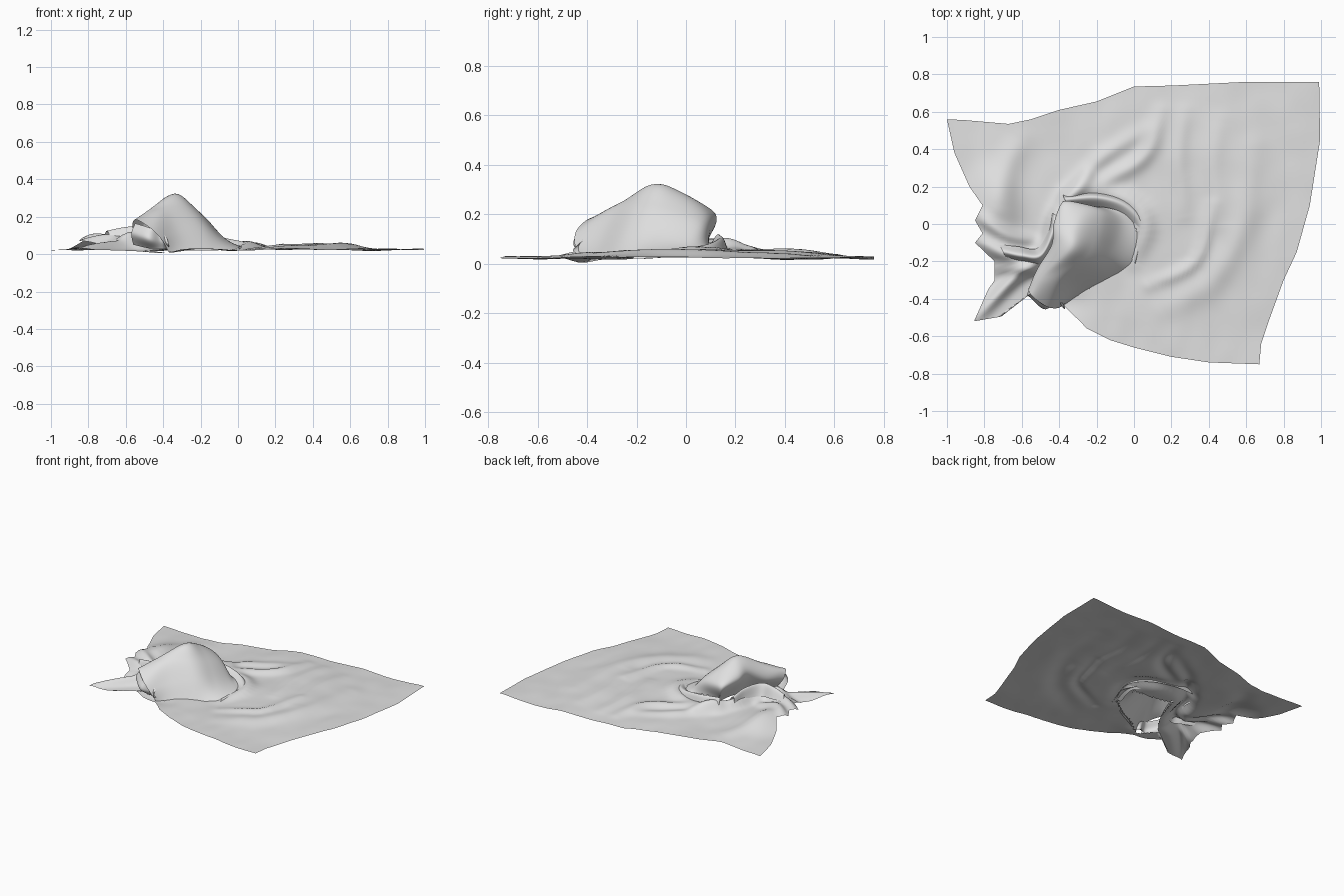
import bpy, bmesh, math
from mathutils import Vector, noise
from mathutils.geometry import intersect_point_tri_2d, tessellate_polygon

if "Cube" in bpy.data.objects:
    bpy.data.objects.remove(bpy.data.objects["Cube"])

mat = bpy.data.materials.new("pale grey cloth")
mat.diffuse_color = (0.75, 0.75, 0.75, 1)
mat.use_nodes = True
mat.node_tree.nodes["Principled BSDF"].inputs["Base Color"].default_value = mat.diffuse_color


def catmull(pts, n):
    """Smooth open curve through pts, n steps per span."""
    P = [Vector(p) for p in pts]
    P = [2 * P[0] - P[1]] + P + [2 * P[-1] - P[-2]]
    out = []
    for i in range(1, len(P) - 2):
        a, b, c, d = P[i - 1:i + 3]
        for k in range(n):
            t = k / n
            out.append(0.5 * (2 * b + (c - a) * t + (2 * a - 5 * b + 4 * c - d) * t * t
                              + (3 * b - a - 3 * c + d) * t ** 3))
    return out + [P[-2]]


def grid_object(name, rows, closed=False, hole=None):
    """Skin rows of points into a smooth surface, leaving out faces inside the hole."""
    bm = bmesh.new()
    V = [[bm.verts.new(p) for p in r] for r in rows]
    n = len(rows[0])
    for a, b in zip(V, V[1:]):
        for j in range(n if closed else n - 1):
            k = (j + 1) % n
            bm.faces.new((a[j], b[j], b[k], a[k]))
    bmesh.ops.remove_doubles(bm, verts=bm.verts, dist=1e-5)
    if hole:
        bmesh.ops.delete(bm, geom=[f for f in bm.faces if hole(f.calc_center_median())], context='FACES')
    bmesh.ops.recalc_face_normals(bm, faces=bm.faces)
    if sum(f.normal.z * f.calc_area() for f in bm.faces) < 0:
        bmesh.ops.reverse_faces(bm, faces=bm.faces)
    me = bpy.data.meshes.new(name)
    bm.to_mesh(me)
    bm.free()
    me.materials.append(mat)
    for p in me.polygons:
        p.use_smooth = True
    ob = bpy.data.objects.new(name, me)
    bpy.context.collection.objects.link(ob)
    return ob


def loft(name, sections, n=8):
    """Smooth skin through hand-placed cross-sections."""
    S = [catmull(s, n) for s in sections]
    cols = [catmull([s[j] for s in S], n) for j in range(len(S[0]))]
    return grid_object(name, list(zip(*cols)))


# Creases: (height, half width, path seen from above), fading at the ends
soft = [
    (.022, .08, [(.64, .4), (.58, .0), (.42, -.3), (.15, -.46)]),
    (.016, .05, [(.27, .6), (.24, .35), (.27, .05)]),
    (.026, .05, [(.14, .6), (.07, .38), (-.1, .26), (-.34, .16)]),
    (.02, .05, [(.05, .5), (-.2, .33), (-.35, .15)]),
    (.02, .04, [(.42, .1), (.33, -.2), (.08, -.33)]),
    (.014, .06, [(.46, .55), (.42, .3), (.46, .0)]),
    (.016, .07, [(-.6, .45), (-.68, .3), (-.72, .1)]),
]
tight = [
    (.035, .06, [(-.36, .14), (-.15, .16), (0, .1), (.06, -.03), (0, -.2)]),
    (.065, .05, [(-.87, -.07), (-.7, -.16), (-.55, -.19), (-.46, -.12), (-.42, .02), (-.36, .12), (-.25, .25)]),
    (.03, .04, [(-.86, .06), (-.7, -.05), (-.53, -.09)]),
    (.05, .04, [(-.83, -.49), (-.65, -.3), (-.5, -.2)]),
    (.035, .03, [(-.75, -.24), (-.6, -.24), (-.5, -.25)]),
]
creases = [(h, w, catmull(p, 5)) for h, w, p in soft + tight]


def crease(p, h, w, path):
    best, lift = 9, 0
    n = len(path) - 1
    for i, (a, b) in enumerate(zip(path, path[1:])):
        t = max(0, min(1, (p - a).dot(b - a) / (b - a).length_squared))
        d = (p - a - (b - a) * t).length
        if d < best:
            best = d
            lift = math.sin(math.pi * (.08 + .84 * (i + t) / n)) ** .7
    return h * lift * math.exp(-1.2 * (best / w) ** 2)


def bump(x, y, cx, cy, sx, sy, h):
    return h * math.exp(-((x - cx) / sx) ** 2 - ((y - cy) / sy) ** 2)


def height(x, y):
    p = Vector((x, y))
    z = .024 + sum(crease(p, *c) for c in creases)
    z += bump(x, y, .3, .05, .35, .5, .022)      # loose middle
    z += bump(x, y, -.74, .08, .13, .2, .07)     # raised left edge
    z += bump(x, y, -.68, -.14, .1, .1, .025)
    z -= bump(x, y, -.38, -.42, .12, .08, .022)  # sunk under the hood
    z -= bump(x, y, -.02, -.2, .1, .12, .012)
    z += .010 * noise.noise(Vector((x * 4, y * 2.5, .4))) + .004 * noise.noise(Vector((x * 9, y * 6, 2)))
    return max(z, .001)


# Tall hood of gathered cloth, overhanging on its left and back
hood = [
    [(-.37, -.43, .01), (-.41, -.45, .08), (-.47, -.44, .14), (-.55, -.38, .185), (-.56, -.34, .13), (-.5, -.34, .05)],
    [(-.28, -.37, .02), (-.33, -.34, .12), (-.40, -.29, .23), (-.50, -.28, .22), (-.51, -.23, .15), (-.43, -.25, .05)],
    [(-.13, -.29, .02), (-.18, -.23, .14), (-.26, -.18, .25), (-.35, -.14, .32), (-.44, -.11, .23), (-.37, -.14, .05)],
    [(-.01, -.2, .025), (-.1, -.12, .105), (-.2, -.06, .22), (-.32, -.02, .29), (-.43, 0, .22), (-.34, -.04, .06)],
    [(.05, -.08, .03), (-.06, -.01, .075), (-.17, .06, .17), (-.27, .10, .2), (-.38, .12, .185), (-.31, .06, .05)],
    [(.04, -.02, .03), (-.06, .06, .06), (-.16, .09, .08), (-.25, .09, .09), (-.32, .08, .08), (-.28, .03, .04)],
]
loft("gathered_hood", hood)

# The cloth is one layer, so the sheet is open underneath the hood
foot = [Vector(s[0]).xy for s in hood] + [Vector(s[-1]).xy for s in reversed(hood)]
centre = sum(foot, Vector((0, 0))) / len(foot)
foot = [centre + (p - centre) * .93 for p in foot]
foot_tris = [[foot[i] for i in t] for t in tessellate_polygon([[p.to_3d() for p in foot]])]


def under_hood(c):
    return any(intersect_point_tri_2d(c.xy, *t) for t in foot_tris)


# Spread sheet: rings growing from the middle to the ragged outline
outline = [(-1, .56), (-.9, .555), (-.67, .535), (-.55, .56), (-.4, .61), (-.2, .655), (0, .735),
           (.2, .74), (.6, .76), (.99, .76), (.995, .45), (.94, .1), (.87, -.15), (.8, -.3),
           (.72, -.52), (.68, -.64), (.67, -.75), (.4, -.74), (.2, -.71), (0, -.66), (-.13, -.62),
           (-.25, -.56), (-.31, -.5), (-.37, -.44), (-.47, -.43), (-.57, -.38), (-.71, -.495),
           (-.855, -.52), (-.78, -.35), (-.745, -.3), (-.745, -.2), (-.85, -.1), (-.81, -.05),
           (-.85, .02), (-.81, .1), (-.88, .2), (-.96, .38)]
rim = []
for a, b in zip(outline, outline[1:] + outline[:1]):
    a, b = Vector(a), Vector(b)
    steps = max(2, round((b - a).length / .025))
    rim += [a.lerp(b, k / steps) for k in range(steps)]
mid = Vector((-.2, -.1))
rings = []
for i in range(56):
    pts = [mid.lerp(r, i / 55) for r in rim]
    rings.append([(p.x, p.y, height(p.x, p.y)) for p in pts])
grid_object("spread_sheet", rings, closed=True, hole=under_hood)

# Thin upright folds tucked against the hood
loft("collar_fold", [
    [(-.38, .16, .06), (-.37, .13, .12), (-.33, .09, .06)],
    [(-.2, .17, .05), (-.19, .14, .105), (-.18, .08, .05)],
    [(-.02, .12, .04), (-.04, .09, .08), (-.07, .04, .04)],
    [(.07, 0, .03), (.04, -.02, .06), (0, -.03, .03)],
    [(.01, -.22, .02), (0, -.2, .035), (-.03, -.17, .02)],
])
loft("side_fold", [
    [(-.72, -.11, .09), (-.7, -.15, .125), (-.68, -.19, .08)],
    [(-.62, -.12, .08), (-.6, -.17, .145), (-.59, -.21, .07)],
    [(-.52, -.13, .07), (-.5, -.17, .15), (-.5, -.22, .06)],
    [(-.46, -.04, .07), (-.44, -.06, .14), (-.4, -.1, .06)],
    [(-.44, .06, .06), (-.42, .05, .11), (-.37, .03, .06)],
])
loft("front_ruffle", [
    [(-.37, -.36, .02), (-.37, -.455, .05), (-.38, -.42, .09)],
    [(-.4, -.4, .03), (-.41, -.42, .07), (-.42, -.41, .12)],
    [(-.47, -.4, .03), (-.48, -.455, .08), (-.47, -.43, .14)],
    [(-.56, -.34, .05), (-.57, -.38, .11), (-.55, -.37, .165)],
])
